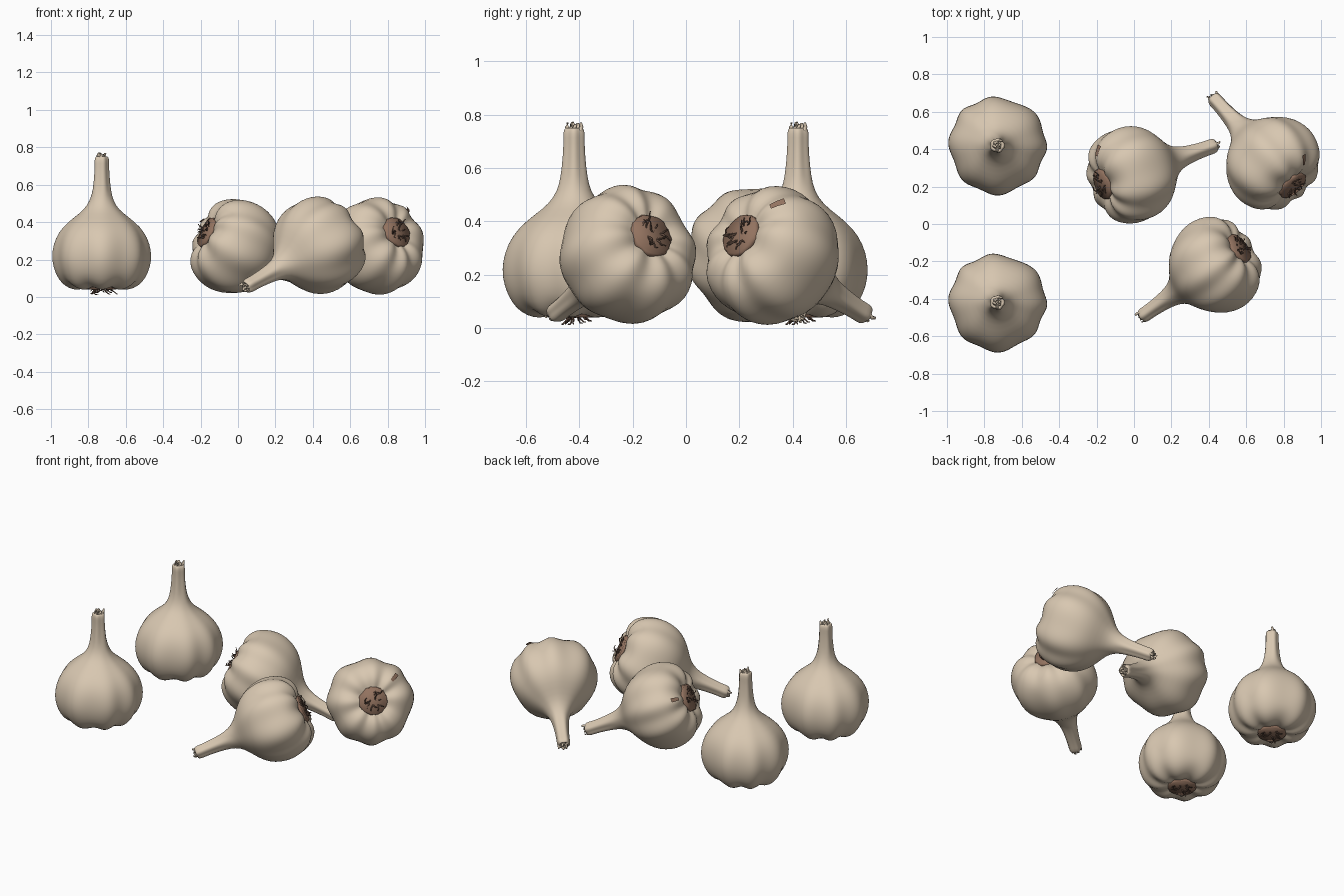
import bpy, bmesh, math, random
from mathutils import Vector, Matrix

if "Cube" in bpy.data.objects:
    bpy.data.objects.remove(bpy.data.objects["Cube"])

random.seed(4)


def material(name, rgb):
    m = bpy.data.materials.new(name)
    m.diffuse_color = (*rgb, 1)
    m.use_nodes = True
    m.node_tree.nodes["Principled BSDF"].inputs["Base Color"].default_value = m.diffuse_color
    return m


SKIN = material("cream skin", (0.69, 0.575, 0.44))
PLATE = material("brown root plate", (0.29, 0.17, 0.115))
HAIR = material("dark root hair", (0.16, 0.095, 0.068))

# half outline of a garlic bulb, (radius, height), from root to stem tip
PROFILE = [(0.05, 0.062), (0.085, 0.052), (0.125, 0.042), (0.168, 0.052),
           (0.21, 0.078), (0.242, 0.125), (0.259, 0.19), (0.258, 0.25),
           (0.242, 0.315), (0.205, 0.375), (0.15, 0.422), (0.092, 0.466),
           (0.062, 0.515), (0.048, 0.57), (0.041, 0.64), (0.038, 0.70),
           (0.04, 0.73), (0.034, 0.75), (0.025, 0.752), (0.02, 0.74)]
SIDES = 64


def surface(r, z, a):
    """Lathe point swollen into eight uneven cloves."""
    body = math.exp(-((z - 0.2) / 0.19) ** 2)
    b = a + 0.08 * math.sin(2 * a + 1) + 0.05 * math.sin(3 * a)
    lobe = math.cos(8 * b)
    k = 1 + body * (0.033 * lobe + 0.014 * math.sin(3 * a + 0.6))
    if z > 0.55:
        k += 0.06 * math.cos(5 * a)
    dz = -0.008 * lobe * min(1, r / 0.15) if z < 0.12 else 0
    return Vector((r * k * math.cos(a), r * k * math.sin(a), z + dz))


def to_mesh(bm, name, mat):
    bmesh.ops.recalc_face_normals(bm, faces=bm.faces)
    for f in bm.faces:
        f.smooth = True
    me = bpy.data.meshes.new(name)
    bm.to_mesh(me)
    bm.free()
    me.materials.append(mat)
    return me


def tube(bm, pts, radius, n=6):
    """Thin tapering tube through a list of points."""
    rings = []
    for i, p in enumerate(pts):
        d = pts[min(i + 1, len(pts) - 1)] - pts[max(i - 1, 0)]
        q = d.to_track_quat('Z', 'Y')
        rr = radius * (1 - 0.5 * i / (len(pts) - 1))
        rings.append([bm.verts.new(p + q @ Vector(
            (rr * math.cos(math.tau * k / n), rr * math.sin(math.tau * k / n), 0)))
            for k in range(n)])
    for a, b in zip(rings, rings[1:]):
        for k in range(n):
            bm.faces.new((a[k], a[(k + 1) % n], b[(k + 1) % n], b[k]))
    bm.faces.new(rings[0])
    bm.faces.new(rings[-1])


def bulb_mesh():
    bm = bmesh.new()
    rings = [[bm.verts.new(surface(r, z, math.tau * k / SIDES)) for k in range(SIDES)]
             for r, z in PROFILE]
    for a, b in zip(rings, rings[1:]):
        for k in range(SIDES):
            bm.faces.new((a[k], a[(k + 1) % SIDES], b[(k + 1) % SIDES], b[k]))
    for ring, z in ((rings[0], 0.063), (rings[-1], 0.738)):
        c = bm.verts.new((0, 0, z))
        for k in range(SIDES):
            bm.faces.new((ring[k], ring[(k + 1) % SIDES], c))
    return to_mesh(bm, "bulb", SKIN)


def plate_mesh():
    bm = bmesh.new()
    bmesh.ops.create_cone(bm, cap_ends=True, segments=28, radius1=0.08, radius2=0.09,
                          depth=0.024, matrix=Matrix.Translation((0, 0, 0.051)))
    for v in bm.verts:
        v.co.xy *= random.uniform(0.95, 1.05)
    return to_mesh(bm, "root_plate", PLATE)


def roots_mesh():
    bm = bmesh.new()
    for _ in range(14):
        a, r = random.uniform(0, math.tau), 0.05 * math.sqrt(random.random())
        p = Vector((r * math.cos(a), r * math.sin(a), 0.044))
        pts, turn = [p.copy()], a + random.uniform(-1.4, 1.4)
        for i in range(5):
            turn += random.uniform(-0.7, 0.7)
            p = p + Vector((0.009 * math.cos(turn), 0.009 * math.sin(turn),
                            random.uniform(-0.012, 0.002)))
            p.z = max(p.z, 0.014)
            pts.append(p.copy())
        tube(bm, pts, 0.0045)
    return to_mesh(bm, "root_hairs", HAIR)


def frayed_mesh():
    bm = bmesh.new()
    for i in range(8):
        a = math.tau * i / 8 + random.uniform(-0.2, 0.2)
        r = random.uniform(0.012, 0.026)
        pts = [Vector((r * math.cos(a), r * math.sin(a), 0.73))]
        for j in range(3):
            pts.append(pts[-1] + Vector((random.uniform(-0.007, 0.007),
                                         random.uniform(-0.007, 0.007),
                                         random.uniform(0.009, 0.015))))
        tube(bm, pts, 0.011)
    return to_mesh(bm, "frayed_stem_tip", SKIN)


def fleck_mesh():
    """Small brown streak of dry skin near the root."""
    bm = bmesh.new()
    rows = []
    for r, z in ((0.16, 0.05), (0.185, 0.0615), (0.21, 0.078)):
        rows.append([bm.verts.new(surface(r + 0.003, z - 0.004, -0.06 + 0.06 * k))
                     for k in range(3)])
    for a, b in zip(rows, rows[1:]):
        for k in range(2):
            bm.faces.new((a[k], a[k + 1], b[k + 1], b[k]))
    return to_mesh(bm, "skin_fleck", PLATE)


PARTS = [bulb_mesh(), plate_mesh(), roots_mesh(), frayed_mesh()]
FLECK = fleck_mesh()

# root plate centre, stem tip, direction the fleck side faces, has a fleck
BULBS = [((-0.73, 0.42, 0.04), (-0.73, 0.42, 0.78), (1, 0, 0), False),
         ((-0.73, -0.42, 0.04), (-0.73, -0.42, 0.78), (1, 0, 0), False),
         ((-0.175, 0.21, 0.35), (0.46, 0.43, 0.04), (-0.3, 0.86, 0.4), True),
         ((0.57, -0.125, 0.35), (0.02, -0.51, 0.04), (0, 0, 1), False),
         ((0.855, 0.20, 0.35), (0.41, 0.69, 0.04), (0.37, 0.63, 0.66), True)]

for i, (root, tip, side, fleck) in enumerate(BULBS, 1):
    z = (Vector(tip) - Vector(root)).normalized()
    x = Vector(side)
    x = (x - z * x.dot(z)).normalized()
    turn = Matrix((x, z.cross(x), z)).transposed().to_4x4()
    place = Matrix.Translation(root) @ turn @ Matrix.Translation((0, 0, -0.04))
    for me in PARTS + [FLECK] * fleck:
        ob = bpy.data.objects.new(f"garlic_{i}_{me.name}", me)
        bpy.context.collection.objects.link(ob)
        ob.matrix_world = place
        if me.name == "bulb":
            s = ob.modifiers.new("smooth", 'SUBSURF')
            s.levels = s.render_levels = 1
